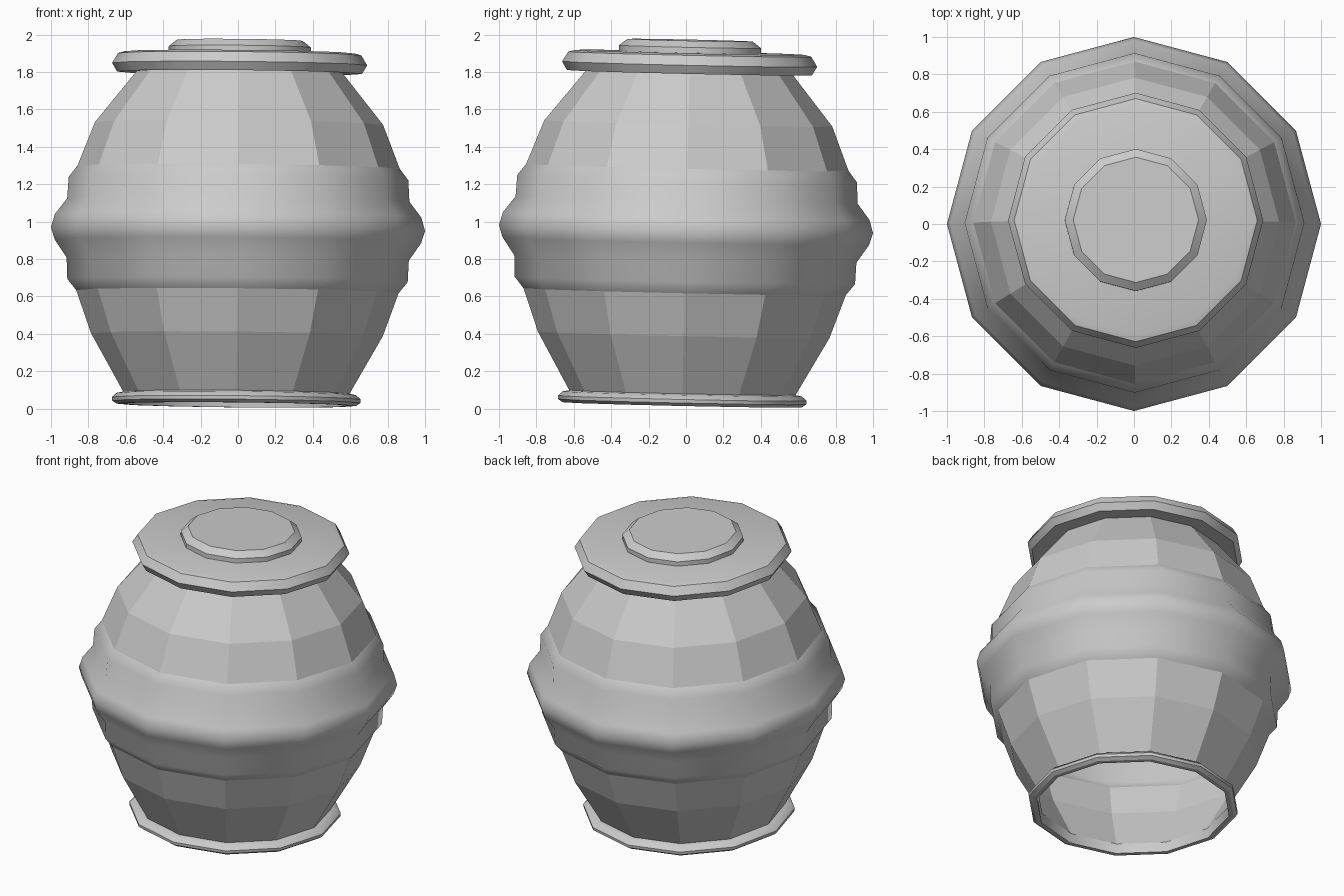
import bpy, math
from mathutils import Matrix, Vector

if "Cube" in bpy.data.objects:
    bpy.data.objects.remove(bpy.data.objects["Cube"])

SIDES = 12
# the whole barrel leans very slightly about its waist
PIVOT = Vector((0, 0, 0.96))
LEAN = (Matrix.Translation(PIVOT) @ Matrix.Rotation(0.010, 4, 'Y')
        @ Matrix.Rotation(-0.022, 4, 'X') @ Matrix.Translation(-PIVOT))


def lathe(name, profile, cap=False, loop=False, smooth=None):
    """Turn a bottom-to-top (radius, z) profile into a 12-sided part."""
    verts, faces = [], []
    for r, z in profile:
        for i in range(SIDES):
            a = 2 * math.pi * i / SIDES
            verts.append(LEAN @ Vector((r * math.cos(a), r * math.sin(a), z)))
    n = len(profile)
    for k in range(n if loop else n - 1):
        lo, hi = k * SIDES, (k + 1) % n * SIDES
        for i in range(SIDES):
            j = (i + 1) % SIDES
            faces.append((lo + i, lo + j, hi + j, hi + i))
    if cap:
        faces.append(tuple((n - 1) * SIDES + i for i in range(SIDES)))
    mesh = bpy.data.meshes.new(name)
    mesh.from_pydata(verts, [], faces)
    obj = bpy.data.objects.new(name, mesh)
    bpy.context.collection.objects.link(obj)
    if smooth:
        bpy.ops.object.select_all(action='DESELECT')
        obj.select_set(True)
        bpy.context.view_layer.objects.active = obj
        bpy.ops.object.shade_smooth_by_angle(angle=math.radians(smooth))
    return obj


# faceted staves above and below the hoops
lathe("lower_staves", [(0.605, 0.085), (0.78, 0.395), (0.862, 0.625)])
lathe("upper_staves", [(0.862, 1.29), (0.77, 1.525), (0.55, 1.80)])

# swollen waist with a hoop on each side
lathe("waist_hoops", [(0.862, 0.625), (0.91, 0.685), (0.915, 0.80), (0.98, 0.895),
                      (1.0, 0.96), (0.98, 1.03), (0.915, 1.115), (0.908, 1.23),
                      (0.862, 1.29)], smooth=36)

# open foot ring
lathe("foot_ring", [(0.61, 0.02), (0.64, 0.02), (0.663, 0.036), (0.665, 0.055),
                    (0.64, 0.078), (0.605, 0.085)], loop=True, smooth=35)

# overhanging lid with a bevelled rim
lathe("lid", [(0.55, 1.80), (0.655, 1.796), (0.682, 1.842), (0.65, 1.895),
              (0.615, 1.905)], cap=True, smooth=35)

# raised button on the lid
lathe("lid_button", [(0.38, 1.905), (0.38, 1.935), (0.335, 1.97)], cap=True, smooth=35)
